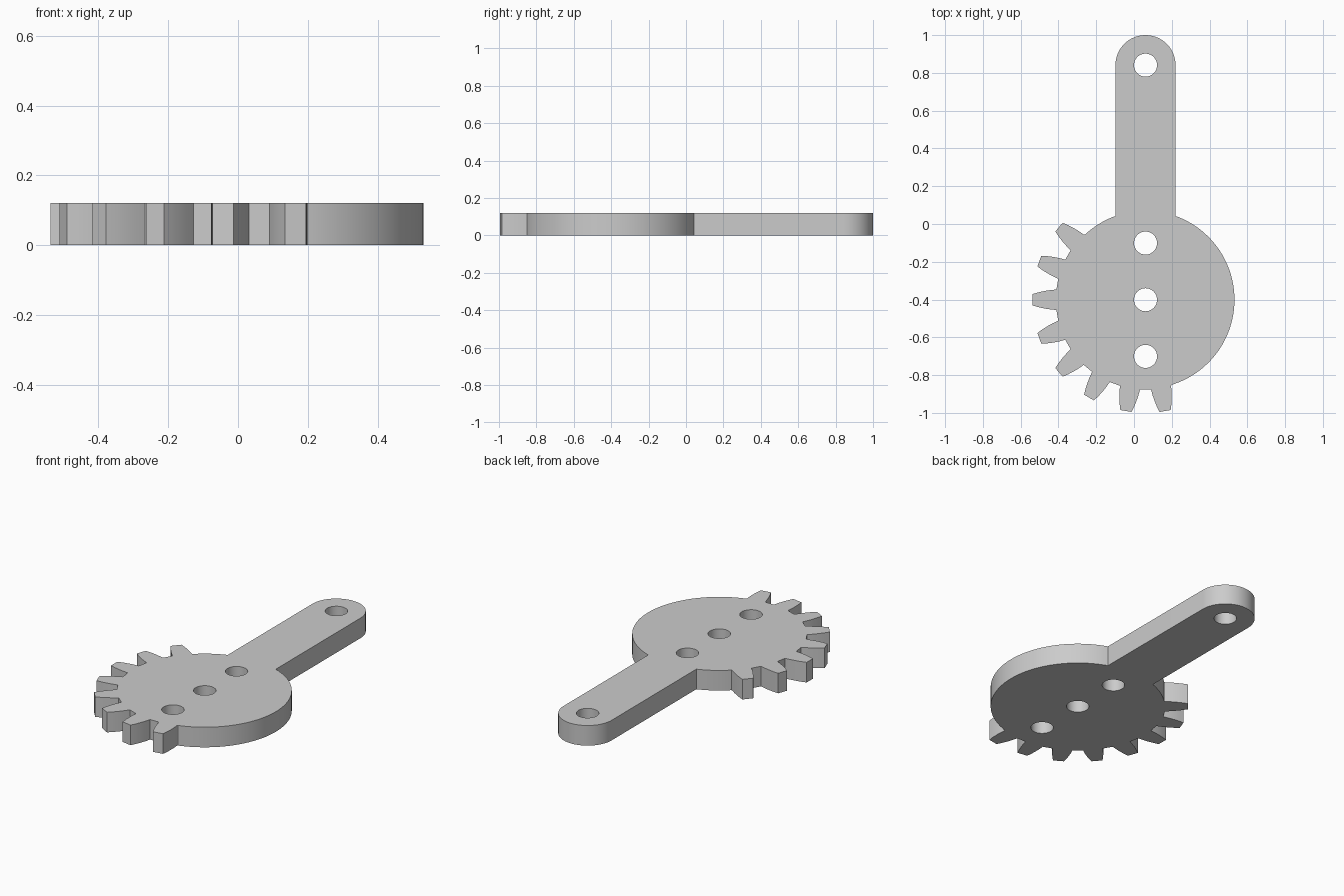
import bpy, bmesh
from math import sin, cos, asin, degrees, radians

if "Cube" in bpy.data.objects:
    bpy.data.objects.remove(bpy.data.objects["Cube"], do_unlink=True)

CX, CY = 0.061, -0.401       # wheel centre
DISC_R, ARM_R, HOLE_R = 0.471, 0.159, 0.061
ARM_Y = 0.841                # centre of the rounded arm end
THICK = 0.12


def arc(x, y, r, start, end, steps):
    """Points along an arc, angles in degrees."""
    angles = [radians(start + (end - start) * i / steps) for i in range(steps + 1)]
    return [(x + r * cos(a), y + r * sin(a)) for a in angles]


def tooth(angle):
    """One gear tooth with curved flanks, pointing along angle."""
    flank = [(0.472, 0.054), (0.505, 0.051), (0.536, 0.046), (0.568, 0.039), (0.598, 0.030)]
    c, s = cos(radians(angle)), sin(radians(angle))
    side = [(r, -w) for r, w in flank] + [(r, w) for r, w in reversed(flank)]
    return [(CX + r * c - w * s, CY + r * s + w * c) for r, w in side]


# Outline: arm end, wheel rim on the left, teeth, plain rim on the right
join = degrees(asin(ARM_R / DISC_R))
outline = arc(CX, ARM_Y, ARM_R, 0, 180, 48)
outline += arc(CX, CY, DISC_R, 90 + join, 133, 12)
for k in range(8):
    outline += tooth(140 + 20 * k)
outline += arc(CX, CY, DISC_R, 287, 450 - join, 64)

# Pin holes: three on the wheel, one in the arm end
loops = [outline]
for y in (CY - 0.3, CY, CY + 0.3, ARM_Y):
    loops.append(arc(CX, y, HOLE_R, 0, 360, 48)[:-1])

# Flat filled profile, extruded to the plate thickness
curve = bpy.data.curves.new("gear_arm", "CURVE")
curve.dimensions = "2D"
curve.fill_mode = "BOTH"
curve.extrude = THICK / 2
for pts in loops:
    spline = curve.splines.new("POLY")
    spline.points.add(len(pts) - 1)
    for p, (x, y) in zip(spline.points, pts):
        p.co = (x, y, 0, 1)
    spline.use_cyclic_u = True
gear = bpy.data.objects.new("gear_arm", curve)
bpy.context.collection.objects.link(gear)
bpy.ops.object.select_all(action="DESELECT")
gear.select_set(True)
bpy.context.view_layer.objects.active = gear
bpy.ops.object.convert(target="MESH")
gear = bpy.context.object

# Weld caps to walls and stand the plate on the ground
bm = bmesh.new()
bm.from_mesh(gear.data)
bmesh.ops.remove_doubles(bm, verts=bm.verts, dist=0.0005)
bmesh.ops.translate(bm, verts=bm.verts, vec=(0, 0, THICK / 2))
bmesh.ops.recalc_face_normals(bm, faces=bm.faces)
bm.to_mesh(gear.data)
bm.free()
bpy.ops.object.shade_smooth_by_angle(angle=radians(30))

# Plain grey finish
grey = bpy.data.materials.new("light_grey")
grey.use_nodes = True
colour = (0.6, 0.6, 0.6, 1)
grey.diffuse_color = colour
grey.node_tree.nodes["Principled BSDF"].inputs["Base Color"].default_value = colour
gear.data.materials.clear()
gear.data.materials.append(grey)
